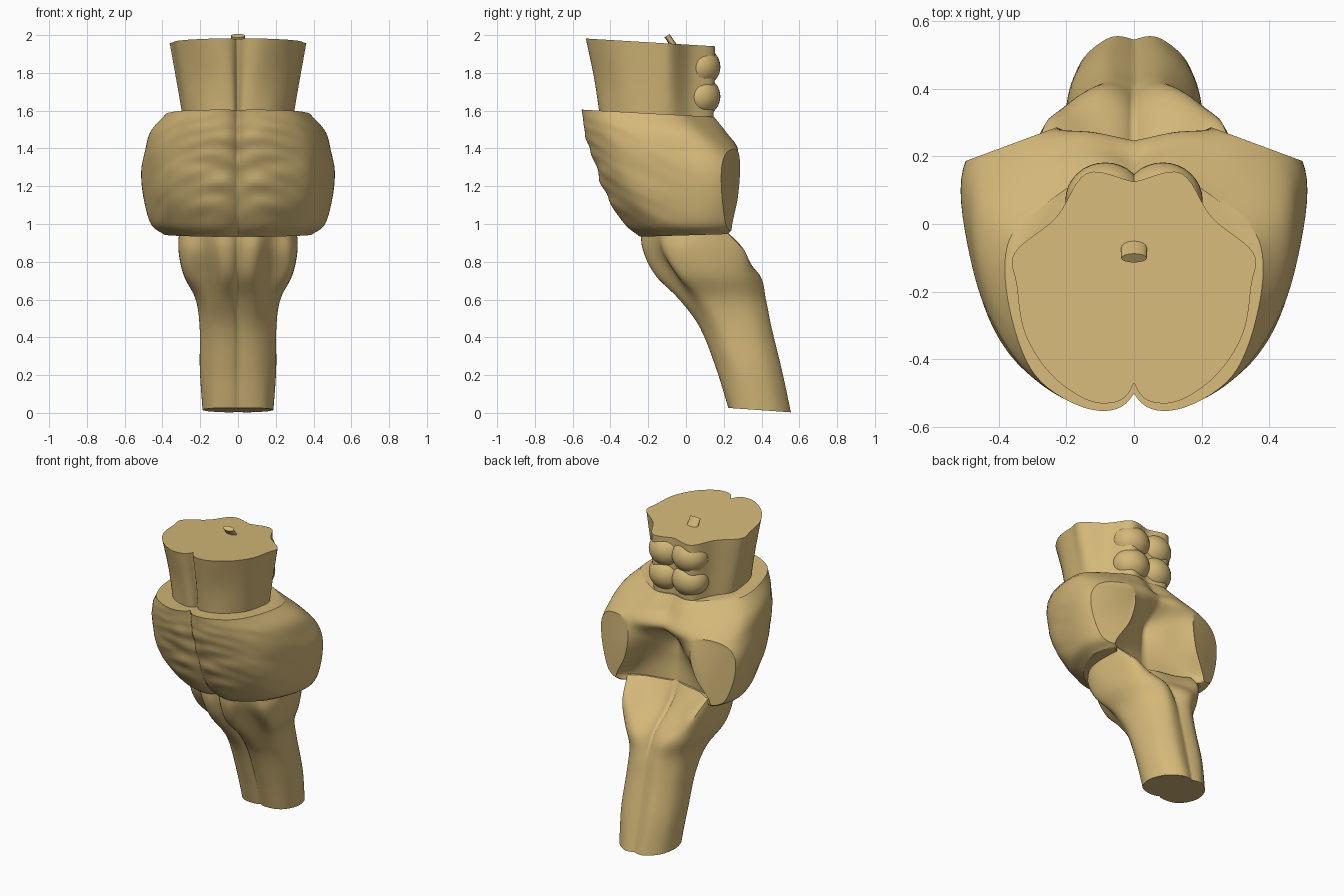
import bpy, bmesh, math
from mathutils import Vector, noise

if "Cube" in bpy.data.objects:
    bpy.data.objects.remove(bpy.data.objects["Cube"])


def spline(pts, n, front=None, back=None):
    """Smooth curve through the points; front/back > 1 pinches that end into a narrow crease."""
    p = [Vector(q) for q in pts]

    def ghost(a, b, pinch):
        d = a - b
        return a + (Vector((d.x * 0.3, d.y * pinch, d.z)) if pinch else d)

    p = [ghost(p[0], p[1], front)] + p + [ghost(p[-1], p[-2], back)]
    out = []
    for i in range(1, len(p) - 2):
        a, b, c, d = p[i - 1:i + 3]
        for k in range(n):
            t = k / n
            out.append(0.5 * (2 * b + (c - a) * t + (2 * a - 5 * b + 4 * c - d) * t * t
                              + (3 * b - a - 3 * c + d) * t ** 3))
    return out + [p[-2]]


def finish(ob, angle=35):
    bpy.ops.object.select_all(action='DESELECT')
    bpy.context.view_layer.objects.active = ob
    ob.select_set(True)
    ob.data.materials.append(tan)
    bpy.ops.object.shade_smooth_by_angle(angle=math.radians(angle))


def half_loft(name, sections, n=6, rows=6, ripple=0.0, cut=None, front=5, back=None):
    """Loft half outlines (front middle to back middle), cap them and mirror in x."""
    rings = []
    for z, slope, pts in sections:
        curve = spline([(x, y, 0) for x, y in pts], n, front, back)
        rings.append([Vector((v.x, v.y, z + slope * v.y)) for v in curve])
    cols = [spline(col, rows) for col in zip(*rings)]
    bm = bmesh.new()
    last = len(cols) - 1
    grid = []
    for i, col in enumerate(cols):
        line = []
        for j, v in enumerate(col):
            p = v.copy()
            p.x = 0 if i in (0, last) else max(p.x, 0.0005)
            if ripple and p.y < 0.1:
                q = Vector((p.x * 5, p.y * 2, (p.z + 0.5 * p.y) * 17))
                fade = min(1, j / 8, (len(col) - 1 - j) / 8, (0.1 - p.y) * 5)
                p.y += ripple * noise.noise(q) * fade
            line.append(bm.verts.new(p))
        grid.append(line)
    for i in range(last):
        for j in range(len(grid[0]) - 1):
            bm.faces.new((grid[i][j], grid[i + 1][j], grid[i + 1][j + 1], grid[i][j + 1]))
    for j in (0, -1):
        bm.faces.new([line[j] for line in grid])
    bmesh.ops.recalc_face_normals(bm, faces=bm.faces[:])
    if cut:
        res = bmesh.ops.bisect_plane(bm, geom=bm.verts[:] + bm.edges[:] + bm.faces[:],
                                     plane_co=cut[0], plane_no=cut[1], clear_outer=True)
        rim = [e for e in res['geom_cut'] if isinstance(e, bmesh.types.BMEdge)]
        bmesh.ops.holes_fill(bm, edges=rim, sides=0)
        bmesh.ops.recalc_face_normals(bm, faces=bm.faces[:])
    me = bpy.data.meshes.new(name)
    bm.to_mesh(me)
    bm.free()
    ob = bpy.data.objects.new(name, me)
    bpy.context.collection.objects.link(ob)
    ob.modifiers.new("mirror", 'MIRROR').merge_threshold = 0.0002
    finish(ob)
    return ob


tan = bpy.data.materials.new("tan_tissue")
tan.diffuse_color = (0.66, 0.48, 0.19, 1)
tan.use_nodes = True
tan.node_tree.nodes["Principled BSDF"].inputs["Base Color"].default_value = tan.diffuse_color

# Pons: ribbed front bulge, side peduncles cut flat, arched hollow behind
pons = [
    (1.575, -.055, [(0, -.5), (.12, -.55), (.29, -.45), (.37, -.24), (.37, -.05), (.26, .06), (.12, .145), (0, .13)]),
    (1.49, -.03, [(0, -.49), (.13, -.535), (.33, -.43), (.44, -.2), (.45, .03), (.31, .16), (.13, .215), (0, .18)]),
    (1.39, 0, [(0, -.465), (.13, -.505), (.36, -.39), (.47, -.15), (.48, .12), (.34, .25), (.16, .275), (0, .245)]),
    (1.28, 0, [(0, -.43), (.14, -.465), (.365, -.36), (.475, -.12), (.505, .16), (.35, .33), (.14, .225), (0, .1)]),
    (1.14, 0, [(0, -.38), (.14, -.41), (.36, -.3), (.46, -.1), (.495, .16), (.35, .35), (.18, .18), (0, .08)]),
    (1.00, 0, [(0, -.29), (.13, -.32), (.32, -.22), (.42, -.08), (.46, .12), (.38, .27), (.25, .16), (0, .09)]),
    (.94, .03, [(0, -.21), (.12, -.24), (.27, -.15), (.35, -.03), (.39, .1), (.34, .22), (.22, .14), (0, .1)]),
]
half_loft("pons", pons, n=8, rows=8, ripple=0.014, cut=((.25, .278, 1.2), (.1, .27, 0)))

# Medulla with pyramids and olives, running down into the spinal cord
medulla = [
    (.98, 0, [(0, -.21), (.1, -.24), (.19, -.17), (.27, -.1), (.31, .03), (.3, .19), (.2, .15), (0, .09)]),
    (.86, 0, [(0, -.185), (.09, -.225), (.18, -.14), (.28, -.1), (.315, .05), (.26, .3), (.13, .25), (0, .15)]),
    (.73, 0, [(0, -.12), (.08, -.16), (.17, -.06), (.27, -.03), (.285, .14), (.23, .32), (.11, .39), (0, .32)]),
    (.60, 0, [(0, .01), (.08, -.035), (.15, .02), (.215, .09), (.22, .22), (.18, .34), (.09, .42), (0, .4)]),
    (.45, 0, [(0, .1), (.07, .075), (.14, .11), (.195, .18), (.2, .28), (.17, .38), (.09, .45), (0, .44)]),
    (.24, -.03, [(0, .18), (.07, .16), (.14, .19), (.193, .26), (.2, .35), (.17, .44), (.09, .505), (0, .495)]),
    (.042, -.07, [(0, .24), (.07, .225), (.14, .25), (.18, .32), (.185, .4), (.15, .49), (.07, .552), (0, .545)]),
]
half_loft("medulla_and_cord", medulla, back=3)

# Midbrain: two flaring stalks with a front notch and a stepped back
midbrain = [
    (1.55, -.03, [(0, -.4), (.05, -.455), (.17, -.42), (.265, -.3), (.29, -.16), (.28, -.07),
                  (.21, .02), (.13, .14), (0, .12)]),
    (1.74, -.05, [(0, -.42), (.07, -.485), (.19, -.43), (.285, -.32), (.315, -.17), (.315, -.08),
                  (.215, .02), (.14, .145), (0, .125)]),
    (1.95, -.06, [(0, -.47), (.1, -.53), (.23, -.46), (.32, -.33), (.347, -.18), (.353, -.085),
                  (.23, .02), (.14, .15), (0, .125)]),
]
half_loft("midbrain", midbrain)

# Four rounded colliculi on the back of the midbrain
for level, z in (("upper", 1.832), ("lower", 1.675)):
    for side, s in (("left", -1), ("right", 1)):
        bpy.ops.mesh.primitive_uv_sphere_add(segments=32, ring_count=20, radius=1, location=(s * .085, .07, z))
        ob = bpy.context.object
        ob.name = f"{level}_{side}_colliculus"
        ob.scale = (.118, .112, .108)
        finish(ob)

# Small tilted duct stub on the top face
bpy.ops.mesh.primitive_cylinder_add(vertices=16, radius=1, depth=.1, location=(0, -.072, 1.956),
                                    rotation=(math.radians(35), 0, 0))
ob = bpy.context.object
ob.name = "duct_stub"
ob.scale = (.038, .016, 1)
finish(ob)
